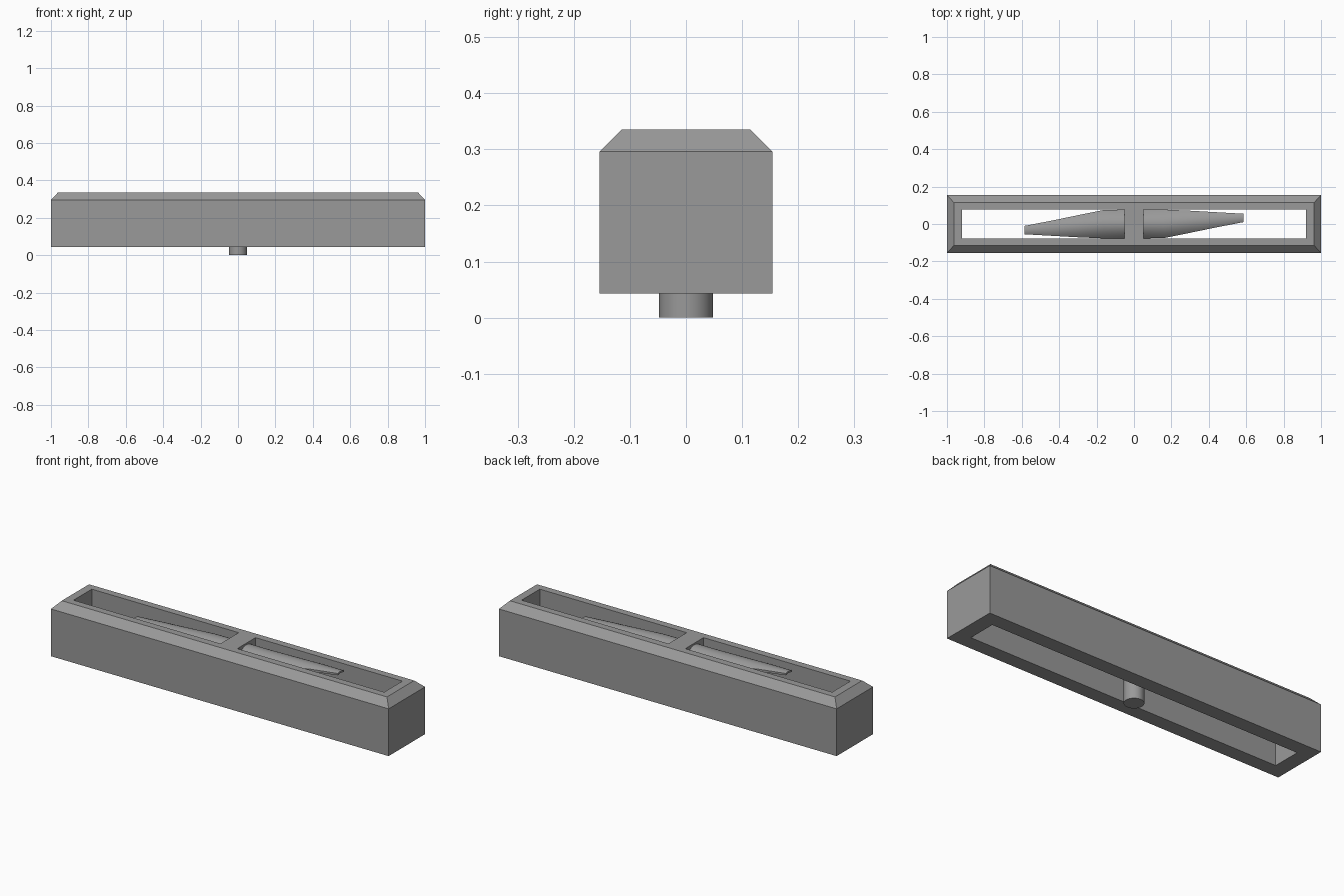
import bpy, bmesh, math

cube = bpy.data.objects.get("Cube")
if cube:
    bpy.data.objects.remove(cube)

grey = bpy.data.materials.new("mid_grey")
grey.use_nodes = True
COLOUR = (0.32, 0.32, 0.32, 1)
grey.diffuse_color = COLOUR
grey.node_tree.nodes["Principled BSDF"].inputs["Base Color"].default_value = COLOUR


def finish(name, bm, smooth=False):
    bmesh.ops.recalc_face_normals(bm, faces=bm.faces)
    mesh = bpy.data.meshes.new(name)
    bm.to_mesh(mesh)
    bm.free()
    mesh.materials.append(grey)
    ob = bpy.data.objects.new(name, mesh)
    bpy.context.collection.objects.link(ob)
    if smooth:
        bpy.ops.object.select_all(action='DESELECT')
        ob.select_set(True)
        bpy.context.view_layer.objects.active = ob
        bpy.ops.object.shade_smooth_by_angle(angle=math.radians(35))
    return ob


def loft(bm, rings, closed=False):
    """Skin equal-length rings of points; cap the ends unless closed."""
    loops = [[bm.verts.new(p) for p in ring] for ring in rings]
    pairs = list(zip(loops, loops[1:]))
    if closed:
        pairs.append((loops[-1], loops[0]))
    else:
        bm.faces.new(loops[0])
        bm.faces.new(loops[-1])
    for a, b in pairs:
        for i in range(len(a)):
            j = (i + 1) % len(a)
            bm.faces.new((a[i], a[j], b[j], b[i]))


def rect(x, y, z):
    return [(-x, -y, z), (x, -y, z), (x, y, z), (-x, y, z)]


# Hollow housing with a chamfered upper rim
BASE, SHOULDER, TOP = 0.043, 0.296, 0.335
bm = bmesh.new()
loft(bm, [rect(0.92, 0.077, BASE), rect(1, 0.154, BASE), rect(1, 0.154, SHOULDER),
          rect(0.963, 0.115, TOP), rect(0.92, 0.077, TOP)], closed=True)
finish("housing", bm)

# Bridge across the slot
bm = bmesh.new()
loft(bm, [rect(0.05, 0.077, 0.27), rect(0.05, 0.077, TOP)])
finish("bridge", bm)

# Shaft under the bridge
bm = bmesh.new()
loft(bm, [[(0.048 * math.cos(t * math.tau / 48), 0.048 * math.sin(t * math.tau / 48), z)
           for t in range(48)] for z in (0, 0.28)])
finish("shaft", bm, True)


# Arched blade section between its trailing and leading edges
def section(x, trail, lead, drop, thick, n=12):
    upper, lower = [], []
    for i in range(n + 1):
        t = i / n
        u = 2 * t - 1
        y = trail + (lead - trail) * t
        z = 0.328 - drop * u * u - 0.012 * (x / 0.58)
        upper.append((x, y, z))
        lower.append((x, y, z - thick))
    return upper + lower[::-1]


stations = [(0.04, -0.077, 0.077, 0.05, 0.02), (0.16, -0.075, 0.077, 0.04, 0.018),
            (0.3, -0.047, 0.071, 0.025, 0.014), (0.44, -0.018, 0.063, 0.012, 0.012),
            (0.585, 0.01, 0.055, 0.004, 0.01)]
for name, turn in (("left_blade", 0), ("right_blade", math.pi)):
    bm = bmesh.new()
    loft(bm, [section(*s) for s in stations])
    finish(name, bm, True).rotation_euler.z = turn
